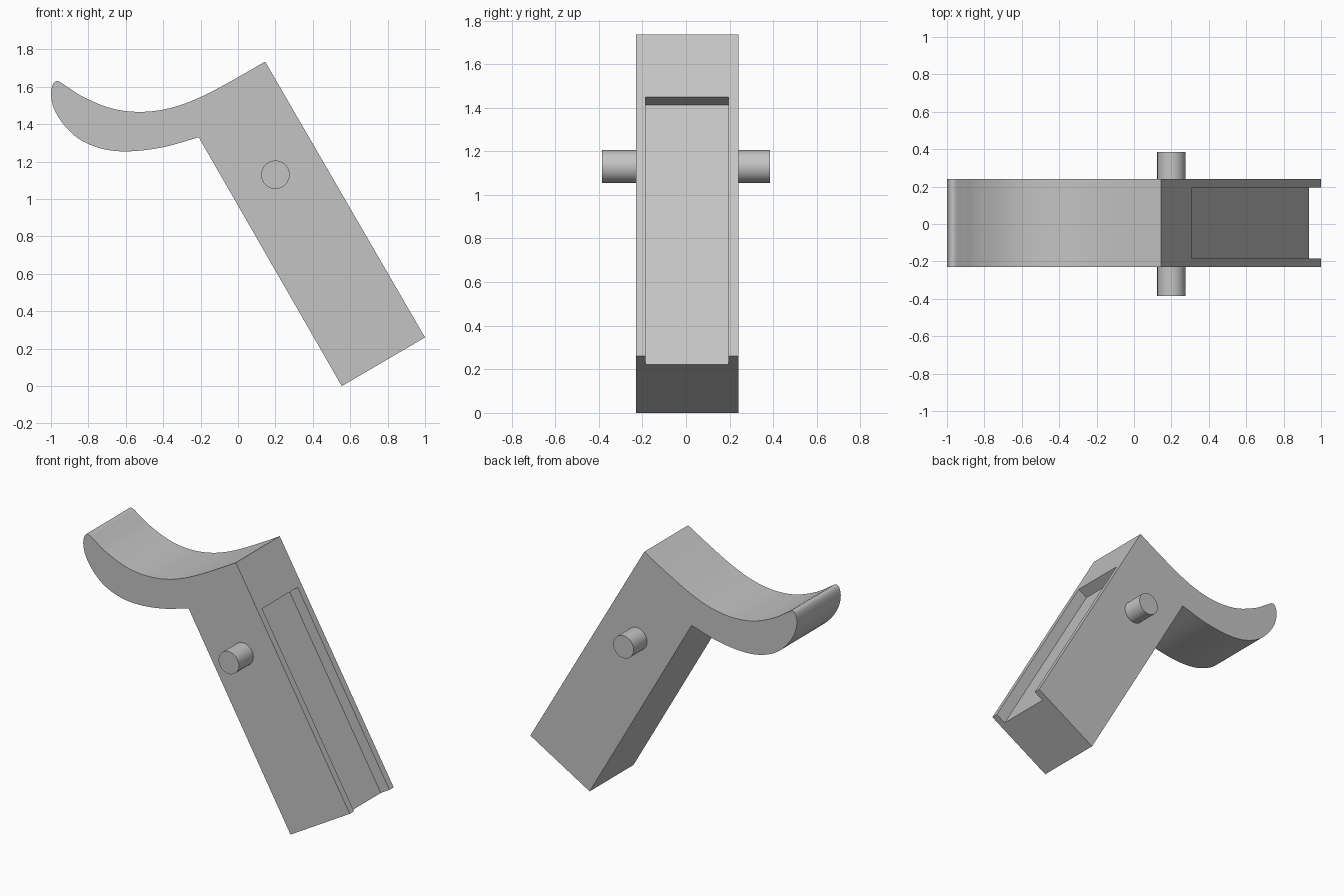
import bpy, bmesh
from math import pi
from mathutils import Vector

cube = bpy.data.objects.get("Cube")
if cube:
    bpy.data.objects.remove(cube, do_unlink=True)

GREY = (0.55, 0.55, 0.55, 1)
grey = bpy.data.materials.new("plain_grey")
grey.use_nodes = True
grey.diffuse_color = GREY
grey.node_tree.nodes["Principled BSDF"].inputs["Base Color"].default_value = GREY


def finish(name, bm):
    bmesh.ops.recalc_face_normals(bm, faces=bm.faces)
    mesh = bpy.data.meshes.new(name)
    bm.to_mesh(mesh)
    bm.free()
    mesh.materials.append(grey)
    obj = bpy.data.objects.new(name, mesh)
    bpy.context.collection.objects.link(obj)
    return obj


def extrude_profile(name, points, y0, y1):
    """Solid from an x-z outline, running from y0 to y1."""
    bm = bmesh.new()
    face = bm.faces.new([bm.verts.new((p[0], y0, p[1])) for p in points])
    new = bmesh.ops.extrude_face_region(bm, geom=[face])["geom"]
    bmesh.ops.translate(bm, vec=(0, y1 - y0, 0),
                        verts=[v for v in new if isinstance(v, bmesh.types.BMVert)])
    return finish(name, bm)


def spline(points, steps=6):
    """Smooth open curve through the points."""
    pts = [Vector(p) for p in points]
    pts = [2 * pts[0] - pts[1]] + pts + [2 * pts[-1] - pts[-2]]
    out = []
    for a, b, c, d in zip(pts, pts[1:], pts[2:], pts[3:]):
        for i in range(steps):
            t = i / steps
            out.append(0.5 * (2 * b + (c - a) * t + (2 * a - 5 * b + 4 * c - d) * t**2
                              + (3 * b - a - 3 * c + d) * t**3))
    return out + [pts[-2]]


def smooth(obj):
    bpy.ops.object.select_all(action="DESELECT")
    obj.select_set(True)
    bpy.context.view_layer.objects.active = obj
    bpy.ops.object.shade_smooth_by_angle(angle=pi / 6)


# Slanted block with a curved hook, as one outline
top = Vector((0.145, 1.735))
end = Vector((1.0, 0.26))
hook = spline([top, (-0.03, 1.634), (-0.205, 1.543), (-0.36, 1.487), (-0.515, 1.466),
               (-0.67, 1.483), (-0.82, 1.542), (-0.91, 1.598), (-0.963, 1.63),
               (-0.99, 1.613), (-1.0, 1.555), (-0.98, 1.475), (-0.925, 1.39),
               (-0.84, 1.315), (-0.72, 1.267), (-0.58, 1.255), (-0.4, 1.277),
               (-0.21, 1.33)])
body = extrude_profile("hooked_body", hook + [Vector((0.555, 0.0)), end], -0.23, 0.24)

# Shallow channel, open at the lower end
along = (end - top).normalized()
inward = Vector((along.y, -along.x))
start, stop = top + along * 0.33, end + along * 0.2
cutter = extrude_profile("channel_cutter",
                         [start - inward * 0.1, stop - inward * 0.1,
                          stop + inward * 0.075, start + inward * 0.075], -0.185, 0.195)
cutter.hide_render = True
cut = body.modifiers.new("channel", "BOOLEAN")
cut.operation = "DIFFERENCE"
cut.solver = "EXACT"
cut.object = cutter
bpy.ops.object.select_all(action="DESELECT")
body.select_set(True)
bpy.context.view_layer.objects.active = body
bpy.ops.object.modifier_apply(modifier=cut.name)
bpy.data.objects.remove(cutter, do_unlink=True)
smooth(body)

# Round pivot pin through the block
bpy.ops.mesh.primitive_cylinder_add(vertices=48, radius=0.076, depth=0.77,
                                    location=(0.2, 0, 1.13), rotation=(pi / 2, 0, 0))
pin = bpy.context.object
pin.name = "pivot_pin"
pin.data.materials.append(grey)
smooth(pin)
